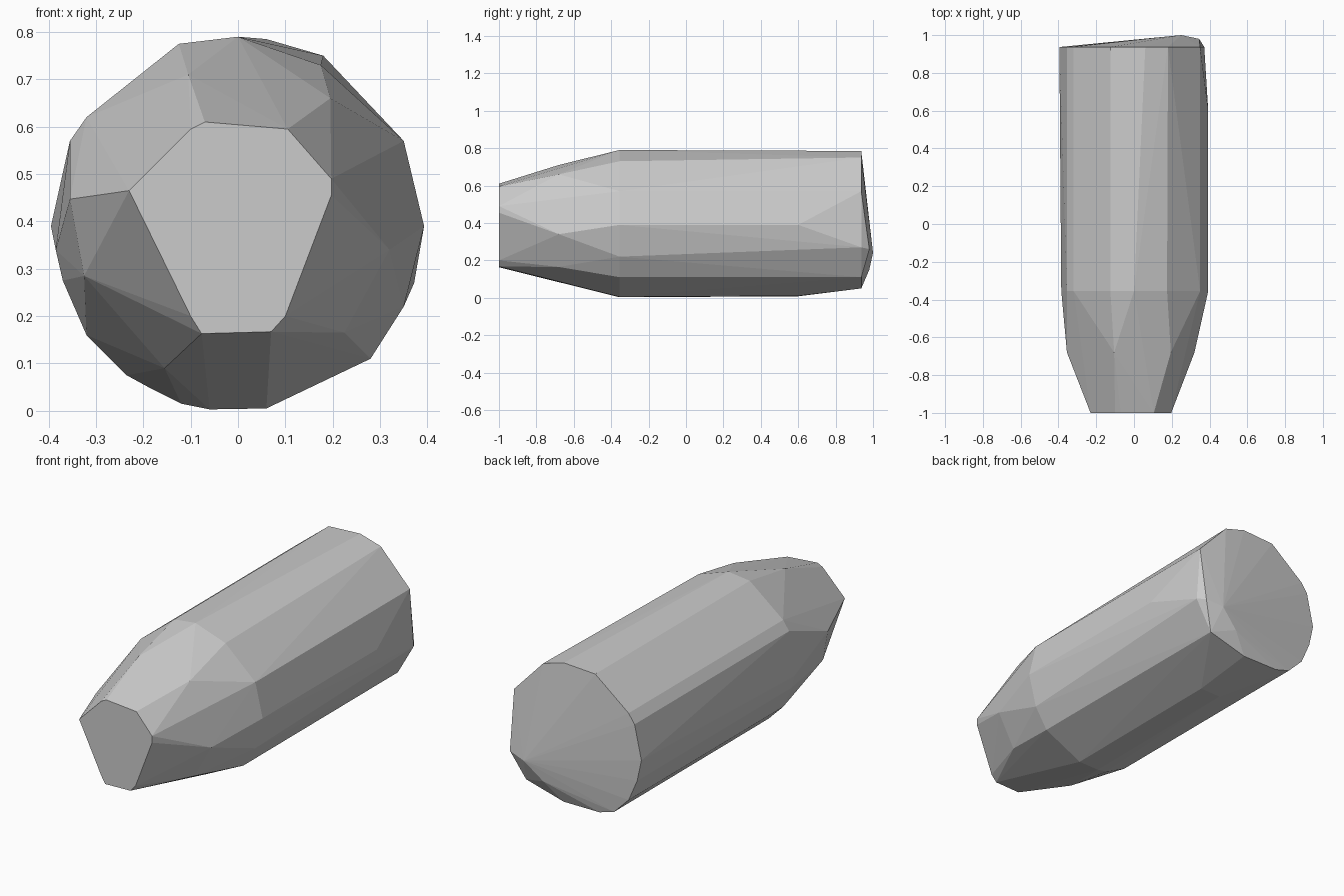
import bpy, bmesh

if "Cube" in bpy.data.objects:
    bpy.data.objects.remove(bpy.data.objects["Cube"])

# Outline corners (x, z) of each cross-section along the length
nose = [(-.23, .465), (-.10, .595), (-.07, .61), (.105, .595), (.197, .49),
        (.197, .455), (.10, .20), (.07, .167), (-.077, .163), (-.10, .20)]
taper = [(-.355, .447), (-.325, .285), (-.155, .09), (-.105, .71),
         (.195, .66), (.32, .34), (.225, .165)]
upper_left = [(-.355, .57), (-.32, .62), (-.125, .775)]
lower_left = [(-.32, .16), (-.235, .075)]
shoulder = upper_left + lower_left + [
    (-.385, .34), (-.37, .275), (0, .79), (.175, .73), (.35, .57), (.393, .39),
    (.35, .22), (.28, .11), (.06, .005), (-.06, .003), (-.12, .015), (-.18, .045)]
rear_belt = [(.393, .39), (.06, .01), (-.06, .008)]
rear = upper_left + lower_left + [
    (-.395, .39), (-.37, .275), (.06, .785), (.18, .75), (.35, .57),
    (.372, .27), (.28, .11), (.06, .05), (-.15, .05)]

sections = [(-1, nose), (-.68, taper), (-.355, shoulder), (.6, rear_belt), (.937, rear)]

# Faceted body: hull through the sections plus the slanted rear corners
bm = bmesh.new()
for y, outline in sections:
    for x, z in outline:
        bm.verts.new((x, y, z))
for co in [(.25, 1, .24), (.345, .98, .26), (.15, .98, .15)]:
    bm.verts.new(co)
result = bmesh.ops.convex_hull(bm, input=bm.verts[:])
loose = [v for v in bm.verts if not v.link_faces]
bmesh.ops.delete(bm, geom=loose, context='VERTS')
bmesh.ops.dissolve_limit(bm, angle_limit=.01, verts=bm.verts[:], edges=bm.edges[:])
bmesh.ops.recalc_face_normals(bm, faces=bm.faces[:])

mesh = bpy.data.meshes.new("faceted_body")
bm.to_mesh(mesh)
bm.free()
body = bpy.data.objects.new("faceted_body", mesh)
bpy.context.collection.objects.link(body)
